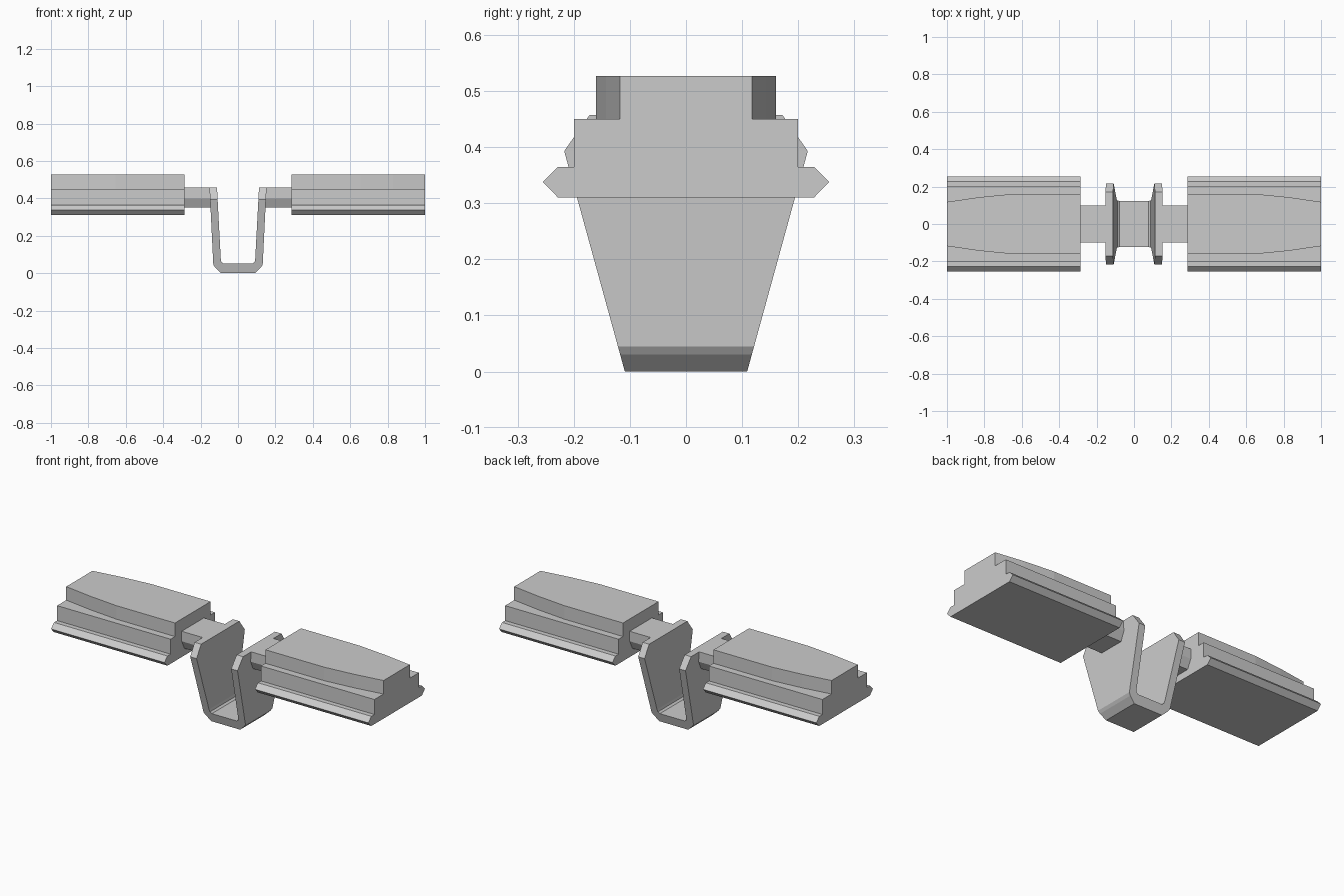
import bpy, bmesh

if "Cube" in bpy.data.objects:
    bpy.data.objects.remove(bpy.data.objects["Cube"])


def make_object(name, verts, faces):
    mesh = bpy.data.meshes.new(name)
    mesh.from_pydata(verts, [], faces)
    bm = bmesh.new()
    bm.from_mesh(mesh)
    bmesh.ops.recalc_face_normals(bm, faces=bm.faces)
    bm.to_mesh(mesh)
    bm.free()
    ob = bpy.data.objects.new(name, mesh)
    bpy.context.collection.objects.link(ob)
    return ob


def prism(name, outline, a, b, place):
    """Extrude a closed outline from a to b; place(u, v, w) gives x, y, z."""
    n = len(outline)
    verts = [place(u, v, w) for w in (a, b) for u, v in outline]
    faces = [(i, (i + 1) % n, n + (i + 1) % n, n + i) for i in range(n)]
    faces += [tuple(range(n)), tuple(range(n, 2 * n))]
    return make_object(name, verts, faces)


def mirrored(half):
    return half + [(-u, v) for u, v in reversed(half)]


# Pedal blocks and stems, one set on each side
base = mirrored([(.228, .31), (.255, .338), (.228, .365), (.20, .365), (.20, .45)])
stem = mirrored([(.075, .35), (.10, .40), (.10, .457)])
half_plan = [(.285, .16), (.655, .16), (.83, .143), (1.0, .118)]
plan = half_plan + [(x, -y) for x, y in reversed(half_plan)]
for side, s in (("left", -1), ("right", 1)):
    prism(side + "_block_base", base, .285, 1.0, lambda u, v, w: (s * w, u, v))
    prism(side + "_block_top", plan, .45, .527, lambda u, v, w: (s * u, v, w))
    prism(side + "_stem", stem, .14, .287, lambda u, v, w: (s * w, u, v))


# U-shaped bracket: outer and inner paths, widening with height
def half_width(z):
    if z <= .393:
        return .109 + .275 * z
    return .217 - (z - .393) * .70


outer = [(.153, .457), (.149, .393), (.132, .045), (.122, .03), (.09, 0)]
inner = [(.112, .457), (.109, .393), (.092, .075), (.089, .06), (.078, .052)]
outer, inner = mirrored(outer), mirrored(inner)
n = len(outer)
verts = []
for path in (outer, inner):
    for sy in (-1, 1):
        verts += [(x, sy * half_width(z), z) for x, z in path]
of, ob_, inf, inb = 0, n, 2 * n, 3 * n
faces = []
for i in range(n - 1):
    for p, q in ((of, ob_), (ob_, inb), (inb, inf), (inf, of)):
        faces.append((p + i, p + i + 1, q + i + 1, q + i))
for e in (0, n - 1):
    faces.append((of + e, ob_ + e, inb + e, inf + e))
make_object("bracket", verts, faces)
